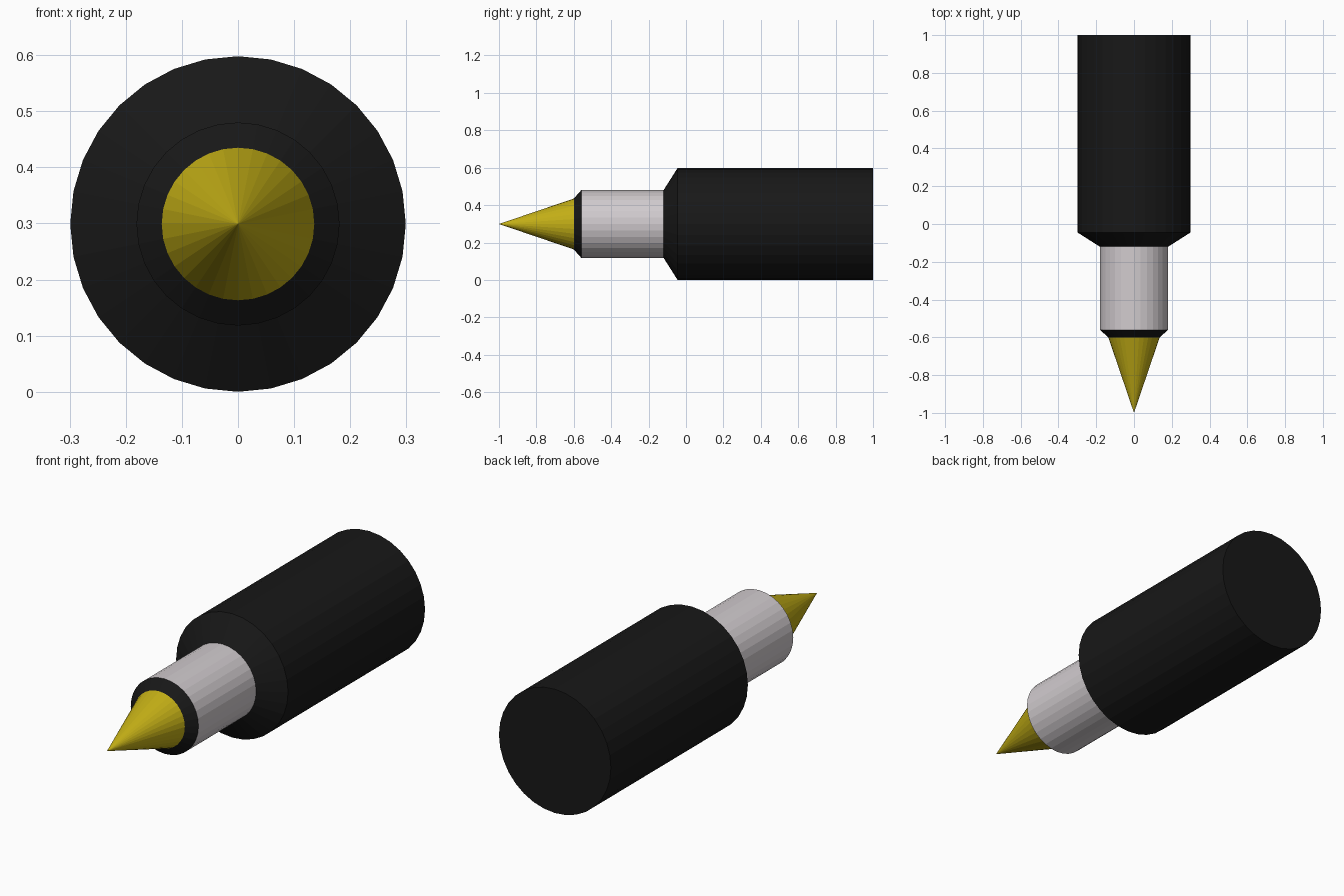
import bpy, bmesh
from math import sin, cos, tau

if "Cube" in bpy.data.objects:
    bpy.data.objects.remove(bpy.data.objects["Cube"])

SIDES = 32
R = 0.299          # body radius, also the height of the axis


def material(name, rgb):
    m = bpy.data.materials.new(name)
    m.diffuse_color = (*rgb, 1)
    m.use_nodes = True
    m.node_tree.nodes["Principled BSDF"].inputs["Base Color"].default_value = m.diffuse_color
    return m


def turned(name, profile, mat, cap_end=False):
    """Flat-faced solid turned about the y axis from (y, radius) points."""
    bm = bmesh.new()
    rings = []
    for y, r in profile:
        if r == 0:
            rings.append([bm.verts.new((0, y, R))] * SIDES)
        else:
            rings.append([bm.verts.new((r * cos(i * tau / SIDES), y, R + r * sin(i * tau / SIDES)))
                          for i in range(SIDES)])
    for a, b in zip(rings, rings[1:]):
        for i in range(SIDES):
            j = (i + 1) % SIDES
            bm.faces.new(list(dict.fromkeys((a[i], a[j], b[j], b[i]))))
    if cap_end:
        bm.faces.new(rings[-1])
    bmesh.ops.recalc_face_normals(bm, faces=bm.faces)
    # open sleeves: make sure faces point away from the axis
    f = bm.faces[:][0] if bm.faces.ensure_lookup_table() is None else None
    c = f.calc_center_median()
    if f.normal.x * c.x + f.normal.z * (c.z - R) < 0:
        bmesh.ops.reverse_faces(bm, faces=bm.faces)
    me = bpy.data.meshes.new(name)
    bm.to_mesh(me)
    bm.free()
    me.materials.append(mat)
    ob = bpy.data.objects.new(name, me)
    bpy.context.collection.objects.link(ob)
    return ob


black = material("black", (0.009, 0.009, 0.009))
silver = material("silver", (0.64, 0.60, 0.62))
yellow = material("yellow", (0.55, 0.43, 0.008))

# pointed projectile tip
turned("tip", [(-1, 0), (-0.6, 0.136)], yellow)
# dark bevelled collar behind the tip
turned("collar", [(-0.6, 0.136), (-0.56, 0.181)], black)
# pale neck
turned("neck", [(-0.56, 0.181), (-0.12, 0.181)], silver)
# main body with sloping shoulder and closed back
turned("body", [(-0.12, 0.181), (-0.045, R), (1, R)], black, cap_end=True)
